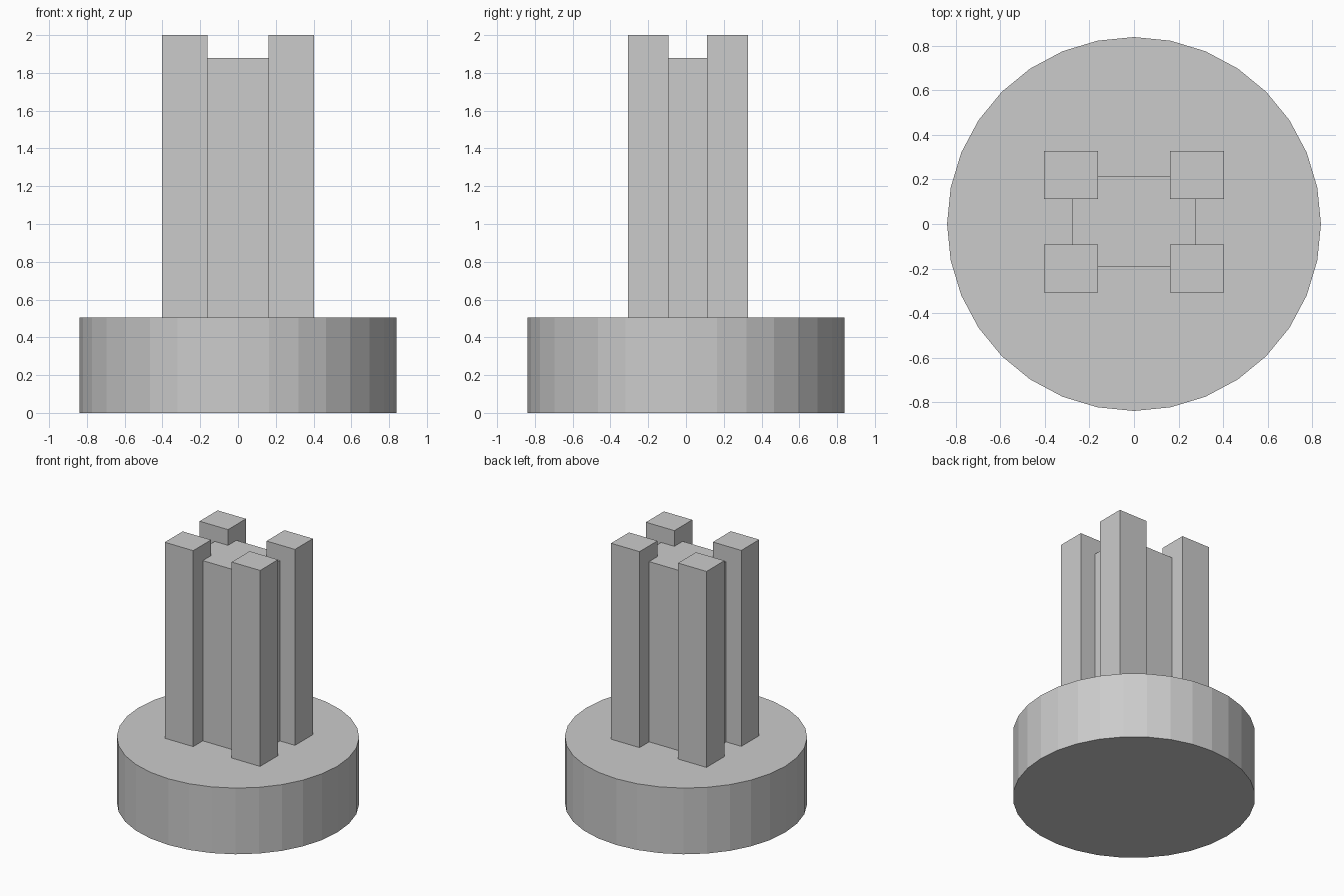
import bpy

if "Cube" in bpy.data.objects:
    bpy.data.objects.remove(bpy.data.objects["Cube"])

grey = bpy.data.materials.new("plain grey")
grey.diffuse_color = (0.6, 0.6, 0.6, 1)
grey.use_nodes = True
grey.node_tree.nodes["Principled BSDF"].inputs["Base Color"].default_value = grey.diffuse_color

BASE_TOP = 0.505
CENTRE_Y = 0.01  # the upright cluster sits slightly behind the axis


def finish(name):
    ob = bpy.context.object
    ob.name = name
    ob.data.materials.append(grey)
    return ob


def box(name, x, y, width, depth, z0, z1):
    bpy.ops.mesh.primitive_cube_add(size=1, location=(x, y, (z0 + z1) / 2))
    bpy.context.object.scale = (width, depth, z1 - z0)
    bpy.ops.object.transform_apply(location=False, rotation=False, scale=True)
    return finish(name)


# Round faceted base
bpy.ops.mesh.primitive_cylinder_add(vertices=32, radius=0.838, depth=BASE_TOP,
                                    location=(0, 0, BASE_TOP / 2))
finish("round_base")

# Central block, lower than the posts
box("central_block", 0, CENTRE_Y, 0.55, 0.405, BASE_TOP, 1.88)

# Four corner posts overlapping the corners of the block
for sx, side in ((-1, "left"), (1, "right")):
    for sy, end in ((-1, "front"), (1, "back")):
        box(f"{end}_{side}_post", sx * 0.2825, CENTRE_Y + sy * 0.21,
            0.24, 0.216, BASE_TOP, 2.0)
